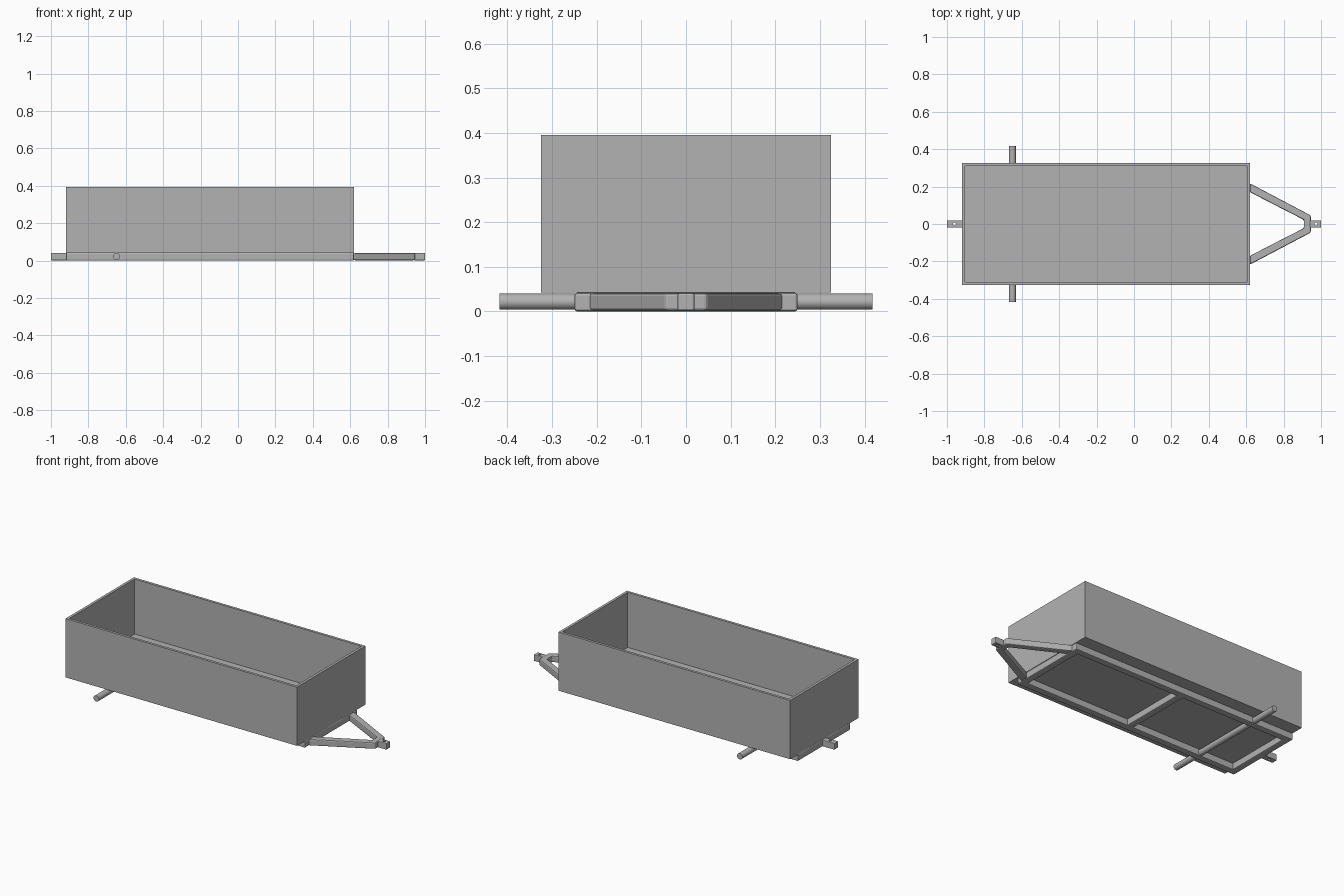
import bpy
import bmesh
import math

cube = bpy.data.objects.get("Cube")
if cube:
    bpy.data.objects.remove(cube, do_unlink=True)

steel = bpy.data.materials.new("grey steel")
steel.use_nodes = True
grey = (0.45, 0.45, 0.45, 1)
steel.diffuse_color = grey
steel.node_tree.nodes["Principled BSDF"].inputs["Base Color"].default_value = grey

BACK, FRONT = -0.92, 0.62   # tub and chassis ends along x
HALF = 0.25                 # chassis half width
TUBE = 0.042                # square tube size


def make_object(name, bm):
    bmesh.ops.recalc_face_normals(bm, faces=bm.faces)
    mesh = bpy.data.meshes.new(name)
    bm.to_mesh(mesh)
    bm.free()
    mesh.materials.append(steel)
    ob = bpy.data.objects.new(name, mesh)
    bpy.context.collection.objects.link(ob)
    return ob


def prism(name, outline, z0=0, z1=TUBE, bevel=0.006):
    """Extrude a plan outline upwards and round its edges."""
    bm = bmesh.new()
    face = bm.faces.new([bm.verts.new((x, y, z0)) for x, y in outline])
    top = bmesh.ops.extrude_face_region(bm, geom=[face])["geom"]
    for v in top:
        if isinstance(v, bmesh.types.BMVert):
            v.co.z = z1
    ob = make_object(name, bm)
    if bevel:
        mod = ob.modifiers.new("rounded edges", "BEVEL")
        mod.width = bevel
        mod.segments = 2
    return ob


def beam(name, x0, x1, y0, y1, **options):
    return prism(name, [(x0, y0), (x1, y0), (x1, y1), (x0, y1)], **options)


def cylinder(name, radius, length, location, rotation=(0, 0, 0)):
    bpy.ops.mesh.primitive_cylinder_add(vertices=32, radius=radius, depth=length,
                                        location=location, rotation=rotation)
    ob = bpy.context.object
    ob.name = name
    ob.data.materials.append(steel)
    return ob


# Open tub: a block whose top is inset and sunk to the floor
tub = beam("tub", BACK, FRONT, -0.325, 0.325, z0=TUBE, z1=0.395, bevel=0)
bm = bmesh.new()
bm.from_mesh(tub.data)
top = max(bm.faces, key=lambda f: f.calc_center_median().z)
bmesh.ops.inset_region(bm, faces=[top], thickness=0.022)
sunk = bmesh.ops.extrude_face_region(bm, geom=[top])["geom"]
for v in sunk:
    if isinstance(v, bmesh.types.BMVert):
        v.co.z = TUBE + 0.022
if top.is_valid:
    bmesh.ops.delete(bm, geom=[top], context="FACES_ONLY")
bmesh.ops.recalc_face_normals(bm, faces=bm.faces)
bm.to_mesh(tub.data)
bm.free()

# Chassis rails and cross members
for side, s in (("left", 1), ("right", -1)):
    beam(side + "_rail", BACK, FRONT, s * HALF, s * (HALF - TUBE))
inner = HALF - TUBE / 2
for name, x in (("rear", BACK), ("middle", -0.17), ("front", FRONT - TUBE)):
    beam(name + "_cross_member", x, x + TUBE, -inner, inner)

# V-shaped drawbar with a flat nose
half_outline = [(FRONT, 0.17), (FRONT, 0.217), (0.945, 0.046)]
inner_nose = (0.908, 0.022)
outline = half_outline + [(x, -y) for x, y in reversed(half_outline)]
outline += [(inner_nose[0], -inner_nose[1]), inner_nose]
prism("drawbar", outline, z0=0.002, z1=0.041)

# Hitch blocks with pin holes
for name, x0, x1, hole in (("front_hitch", 0.94, 1.0, 0.972),
                           ("rear_hitch", -1.0, BACK + 0.01, -0.96)):
    hitch = beam(name, x0, x1, -0.019, 0.019, z0=0.002, z1=0.041, bevel=0.004)
    cutter = cylinder(name + "_hole_cutter", 0.008, 0.2, (hole, 0, 0.02))
    cutter.hide_render = True
    cutter.hide_set(True)
    cutter.display_type = "WIRE"
    cut = hitch.modifiers.new("pin hole", "BOOLEAN")
    cut.operation = "DIFFERENCE"
    cut.solver = "EXACT"
    cut.object = cutter

# Axle
axle = cylinder("axle", 0.018, 0.836, (-0.65, 0, 0.022), (math.pi / 2, 0, 0))
bpy.ops.object.shade_smooth_by_angle(angle=math.radians(30))
